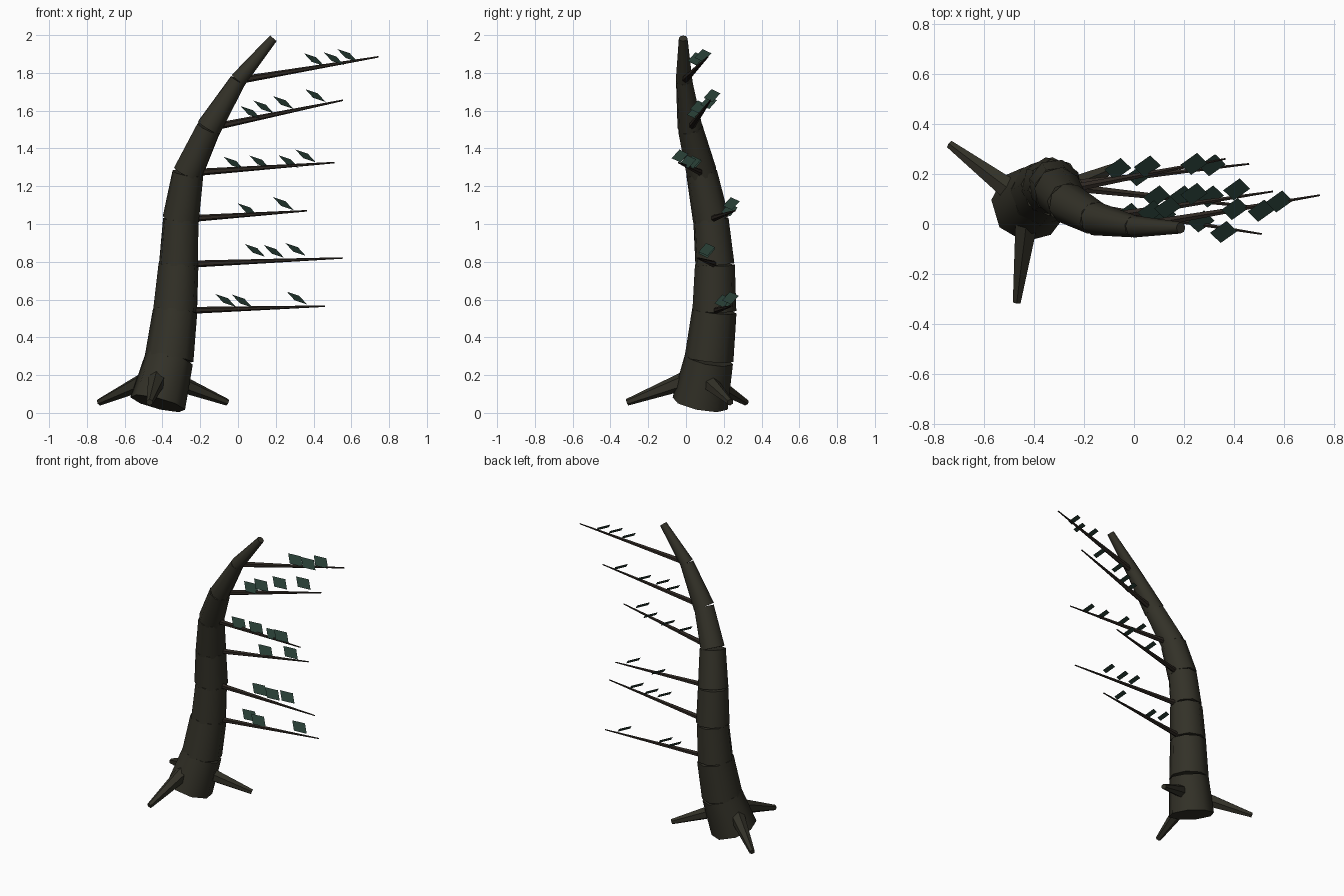
import bpy, math
from mathutils import Vector


def material(name, col):
    m = bpy.data.materials.new(name)
    m.diffuse_color = (*col, 1)
    return m


BARK = material("dark_bark", (0.033, 0.031, 0.021))
TWIG = material("dark_twig", (0.026, 0.020, 0.015))
LEAF = material("deep_green", (0.021, 0.048, 0.036))


def cone(name, a, b, r1, r2, sides, mat):
    """Tapered limb running from point a to point b."""
    a, b = Vector(a), Vector(b)
    d = b - a
    bpy.ops.mesh.primitive_cone_add(vertices=sides, radius1=r1, radius2=r2,
                                    depth=d.length, location=(a + b) / 2,
                                    rotation=d.to_track_quat('Z', 'Y').to_euler())
    ob = bpy.context.object
    ob.name = name
    ob.data.materials.append(mat)
    bpy.ops.object.shade_smooth_by_angle(angle=math.radians(50))
    return ob


# Trunk: stacked tapered segments along a bent path (x, y, z, radius)
path = [(-0.425, 0.075, 0.050, 0.150), (-0.365, 0.122, 0.285, 0.130),
        (-0.333, 0.150, 0.540, 0.118), (-0.315, 0.153, 0.785, 0.107),
        (-0.303, 0.132, 1.025, 0.097), (-0.265, 0.083, 1.270, 0.083),
        (-0.155, 0.022, 1.508, 0.068), (0.000, -0.010, 1.760, 0.044),
        (0.187, -0.015, 1.983, 0.023)]
for i, (p, q) in enumerate(zip(path, path[1:])):
    cone(f"trunk_segment_{i + 1}", p[:3], q[:3], p[3], q[3], 8, BARK)

# Roots: three, spread evenly round the foot
cx, cy = -0.42, 0.08
for i in range(3):
    t = math.radians(143 + 120 * i)
    c, s = math.cos(t), math.sin(t)
    cone(f"root_{i + 1}", (cx + 0.06 * c, cy + 0.06 * s, 0.18),
         (cx + 0.395 * c, cy + 0.395 * s, 0.056), 0.052, 0.018, 6, BARK)

# Branches: tip point, then the leaves on each as (x, y, z) centres
branches = [
    ((0.46, 0.24, 0.565), [(-0.065, 0.22, 0.595), (0.022, 0.195, 0.592), (0.312, 0.235, 0.608)]),
    ((0.553, 0.06, 0.82), [(0.09, 0.11, 0.860), (0.19, 0.11, 0.855), (0.305, 0.11, 0.865)]),
    ((0.365, 0.26, 1.07), [(0.053, 0.23, 1.075), (0.24, 0.24, 1.108)]),
    ((0.51, -0.04, 1.325), [(-0.022, 0.04, 1.322), (0.115, 0.035, 1.328),
                            (0.268, 0.01, 1.330), (0.358, -0.032, 1.360)]),
    ((0.555, 0.13, 1.655), [(0.068, 0.05, 1.590), (0.135, 0.065, 1.620),
                            (0.24, 0.12, 1.643), (0.41, 0.138, 1.680)]),
    ((0.743, 0.115, 1.885), [(0.403, 0.06, 1.870), (0.508, 0.053, 1.875), (0.58, 0.09, 1.892)]),
]
for i, (tip, leaves) in enumerate(branches):
    cone(f"branch_{i + 1}", path[i + 2][:3], tip, 0.020, 0.004, 6, TWIG)
    # Leaves: flat tilted diamonds
    verts, faces = [], []
    for k, ctr in enumerate(leaves):
        ctr = Vector(ctr)
        along = Vector((0.054, 0.003, -0.034))
        across = Vector((0.012, 0.044, 0.012))
        verts += [ctr - along, ctr - across, ctr + along, ctr + across]
        faces.append([4 * k + j for j in range(4)])
    me = bpy.data.meshes.new(f"leaves_{i + 1}")
    me.from_pydata(verts, [], faces)
    me.materials.append(LEAF)
    bpy.context.collection.objects.link(bpy.data.objects.new(f"leaves_{i + 1}", me))
